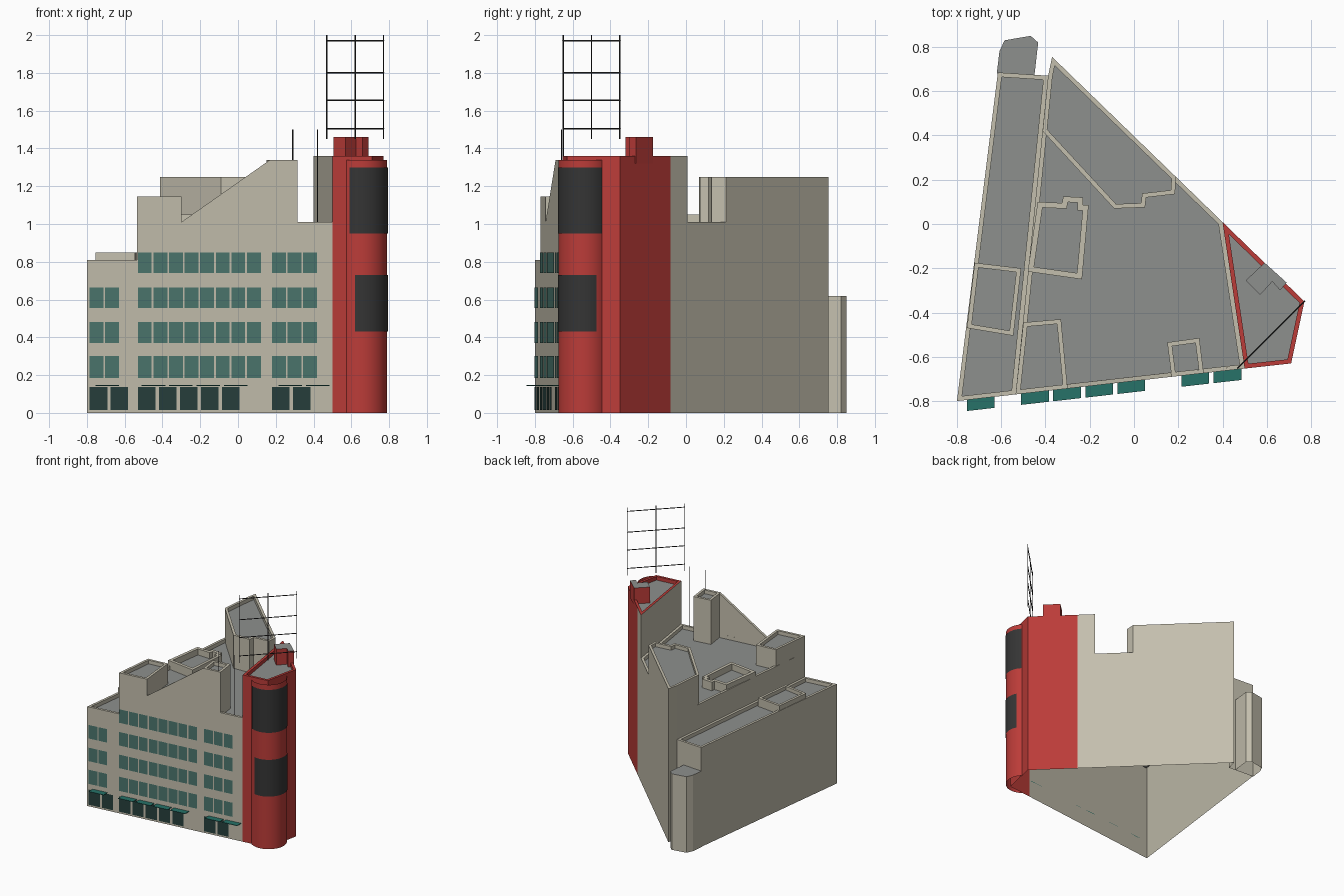
import bpy, bmesh, math
from mathutils import Vector

if "Cube" in bpy.data.objects:
    bpy.data.objects.remove(bpy.data.objects["Cube"])


def material(name, rgb):
    m = bpy.data.materials.new(name)
    m.diffuse_color = (*rgb, 1)
    m.use_nodes = True
    m.node_tree.nodes["Principled BSDF"].inputs["Base Color"].default_value = m.diffuse_color
    return m


WALL = material("wall_beige", (0.55, 0.52, 0.42))
ROOF = material("roof_grey", (0.27, 0.28, 0.27))
RED = material("tower_red", (0.50, 0.045, 0.04))
GLASS = material("glass_green", (0.07, 0.18, 0.155))
DOOR = material("shopfront_dark", (0.02, 0.05, 0.045))
GREEN = material("awning_green", (0.02, 0.17, 0.14))
DARK = material("sign_dark", (0.035, 0.035, 0.035))


def front(x):                       # y of the street facade at x
    return -0.80 + 0.113 * (x + 0.8)


def diag(x):                        # y of the long diagonal back wall at x
    return 0.755 - 0.969 * (x + 0.37)


def finish(name, bm, *mats):
    me = bpy.data.meshes.new(name)
    bm.to_mesh(me)
    bm.free()
    for m in mats:
        me.materials.append(m)
    ob = bpy.data.objects.new(name, me)
    bpy.context.collection.objects.link(ob)
    return ob


def block(name, pts, top, bases, mats=(WALL, ROOF), rim=0.02, drop=0.03, tint=()):
    """Bottomless block with a sunken roof; bases = wall foot per edge (None = no wall)."""
    bm = bmesh.new()
    n = len(pts)
    if not isinstance(bases, (list, tuple)):
        bases = [bases] * n
    up = [bm.verts.new((x, y, top)) for x, y in pts]
    for i, z in enumerate(bases):
        if z is None:
            continue
        j = (i + 1) % n
        a, b = (bm.verts.new((*pts[k], z)) for k in (i, j))
        f = bm.faces.new((a, b, up[j], up[i]))
        f.material_index = 2 if i in tint else 0
    cap = bm.faces.new(up)
    cap.normal_update()
    if drop:
        bmesh.ops.inset_individual(bm, faces=[cap], thickness=rim, use_even_offset=True)
        bmesh.ops.inset_individual(bm, faces=[cap], thickness=0, depth=-drop)
    cap.material_index = 1
    return finish(name, bm, *mats)


def bar(bm, a, b, w=0.007):
    a, b = Vector(a), Vector(b)
    d = b - a
    m = d.to_track_quat('Z', 'Y').to_matrix().to_4x4()
    m.translation = (a + b) / 2
    bmesh.ops.create_cone(bm, cap_ends=True, segments=4, radius1=w / 2, radius2=w / 2,
                          depth=d.length, matrix=m)


def arc(name, r, a0, a1, z0, z1, mat, steps=20):
    bm = bmesh.new()
    rows = []
    for i in range(steps + 1):
        a = math.radians(a0 + (a1 - a0) * i / steps)
        x, y = 0.655 + r * math.cos(a), -0.54 + r * math.sin(a)
        rows.append((bm.verts.new((x, y, z0)), bm.verts.new((x, y, z1))))
    for (a, b), (c, d) in zip(rows, rows[1:]):
        bm.faces.new((a, c, d, b)).smooth = True
    return finish(name, bm, mat)


# Main masses
block("west_wing", [(-0.80, -0.80), (-0.535, front(-0.535)), (-0.388, 0.67), (-0.615, 0.685)],
      0.81, [0, None, 0, 0])
block("main_building", [(-0.535, front(-0.535)), (0.17, front(0.17)), (0.50, front(0.50)),
                        (0.40, diag(0.40)), (-0.37, 0.755), (-0.388, 0.67)],
      1.01, [0, 0, None, 0, 0, 0.78])
block("back_upper_storey", [(0.19, diag(0.19)), (-0.37, 0.755), (-0.388, 0.67), (-0.413, 0.42),
                            (-0.09, 0.07), (0.05, 0.075), (0.055, 0.12), (0.185, 0.135)],
      1.25, [1.01, 1.01, 1.01, 0.97, 0.97, 0.97, 0.97, 0.97])
block("rear_stair_turret", [(-0.62, 0.68), (-0.45, 0.67), (-0.433, 0.82), (-0.467, 0.85),
                            (-0.585, 0.83), (-0.608, 0.78)],
      0.62, [None, 0, 0, 0, 0, 0], drop=0)
block("corner_tower", [(0.40, diag(0.40)), (0.50, front(0.50)), (0.71, -0.63), (0.77, -0.35),
                       (0.495, diag(0.495))],
      1.36, [0.97, 0, 0, 0, 0], mats=(RED, ROOF, WALL), tint=(0, 4))

# Rooftop boxes
block("west_roof_box", [(-0.755, -0.47), (-0.545, -0.505), (-0.51, -0.20), (-0.72, -0.175)], 0.85, 0.77)
block("front_roof_box", [(-0.535, front(-0.535)), (-0.30, front(-0.30)), (-0.33, -0.43), (-0.50, -0.445)],
      1.145, [1.01, 0.97, 0.97, 0.97])
block("chimney_block", [(0.17, front(0.17)), (0.315, front(0.315)), (0.295, -0.515), (0.15, -0.535)],
      1.34, [1.01, 0.97, 0.97, 0.97])
block("roof_light_well", [(-0.48, -0.215), (-0.235, -0.25), (-0.205, 0.085), (-0.23, 0.085),
                          (-0.23, 0.12), (-0.32, 0.125), (-0.325, 0.095), (-0.435, 0.10)],
      1.05, 0.97, rim=0.025, drop=0.05)
block("tower_roof_box", [(0.505, -0.255), (0.57, -0.32), (0.625, -0.26), (0.66, -0.30),
                         (0.69, -0.265), (0.59, -0.175)], 1.46, 1.32, mats=(RED, ROOF), drop=0)

# Sloping gable wall above the facade
bm = bmesh.new()
tri = [(-0.30, 1.01), (0.17, 1.01), (0.17, 1.34)]
f = bm.faces.new([bm.verts.new((x, front(x), z)) for x, z in tri])
g = bmesh.ops.extrude_face_region(bm, geom=[f], use_keep_orig=True)
bmesh.ops.translate(bm, verts=[v for v in g["geom"] if isinstance(v, bmesh.types.BMVert)], vec=(0, 0.02, 0))
bmesh.ops.recalc_face_normals(bm, faces=bm.faces)
finish("sloping_gable", bm, WALL)

# Curved red corner shell with two dark signs
arc("corner_shell", 0.135, 233, 408, 0, 1.34, RED)
arc("upper_sign", 0.139, 242, 404, 0.95, 1.30, DARK)
arc("lower_sign", 0.139, 255, 388, 0.43, 0.73, DARK)


# Windows and shopfronts laid on the facade
def panes(name, groups, mat):
    bm = bmesh.new()
    for x0, count, step, w, rows in groups:
        for i in range(count):
            a = x0 + i * step
            b = a + w
            for z0, z1 in rows:
                bm.faces.new([bm.verts.new((x, front(x) - 0.004, z))
                              for x, z in ((a, z0), (b, z0), (b, z1), (a, z1))])
    finish(name, bm, mat)


ROWS = [(0.185, 0.30), (0.37, 0.48), (0.555, 0.665), (0.74, 0.85)]
panes("windows", [(-0.785, 2, 0.082, 0.073, ROWS[:3]), (-0.53, 8, 0.0825, 0.073, ROWS),
                  (0.18, 3, 0.082, 0.073, ROWS)], GLASS)
SHOP = [(0.015, 0.138)]
panes("shopfronts", [(-0.785, 2, 0.11, 0.093, SHOP), (-0.53, 5, 0.111, 0.093, SHOP),
                     (0.18, 2, 0.11, 0.093, SHOP)], DOOR)

# Flat awnings
bm = bmesh.new()
for x in (-0.755, -0.51, -0.365, -0.22, -0.075, 0.215, 0.36):
    a, b = x, x + 0.125
    f = bm.faces.new([bm.verts.new(p) for p in (
        (a, front(a) - 0.05, 0.143), (b, front(b) - 0.05, 0.143),
        (b, front(b), 0.143), (a, front(a), 0.143))])
    g = bmesh.ops.extrude_face_region(bm, geom=[f], use_keep_orig=True)
    bmesh.ops.translate(bm, verts=[v for v in g["geom"] if isinstance(v, bmesh.types.BMVert)], vec=(0, 0, 0.004))
bmesh.ops.recalc_face_normals(bm, faces=bm.faces)
finish("awnings", bm, GREEN)

# Rooftop lattice frame and antenna poles
bm = bmesh.new()
for x, y in ((0.47, -0.65), (0.62, -0.50), (0.77, -0.35)):
    bar(bm, (x, y, 1.45), (x, y, 2.0))
for z in (1.505, 1.655, 1.80, 1.97):
    bar(bm, (0.467, -0.653, z), (0.773, -0.347, z))
finish("lattice_frame", bm, DARK)
bm = bmesh.new()
bar(bm, (0.29, -0.66, 1.30), (0.29, -0.66, 1.5), 0.006)
bar(bm, (0.42, -0.65, 0.97), (0.42, -0.65, 1.5), 0.006)
finish("antenna_poles", bm, DARK)
